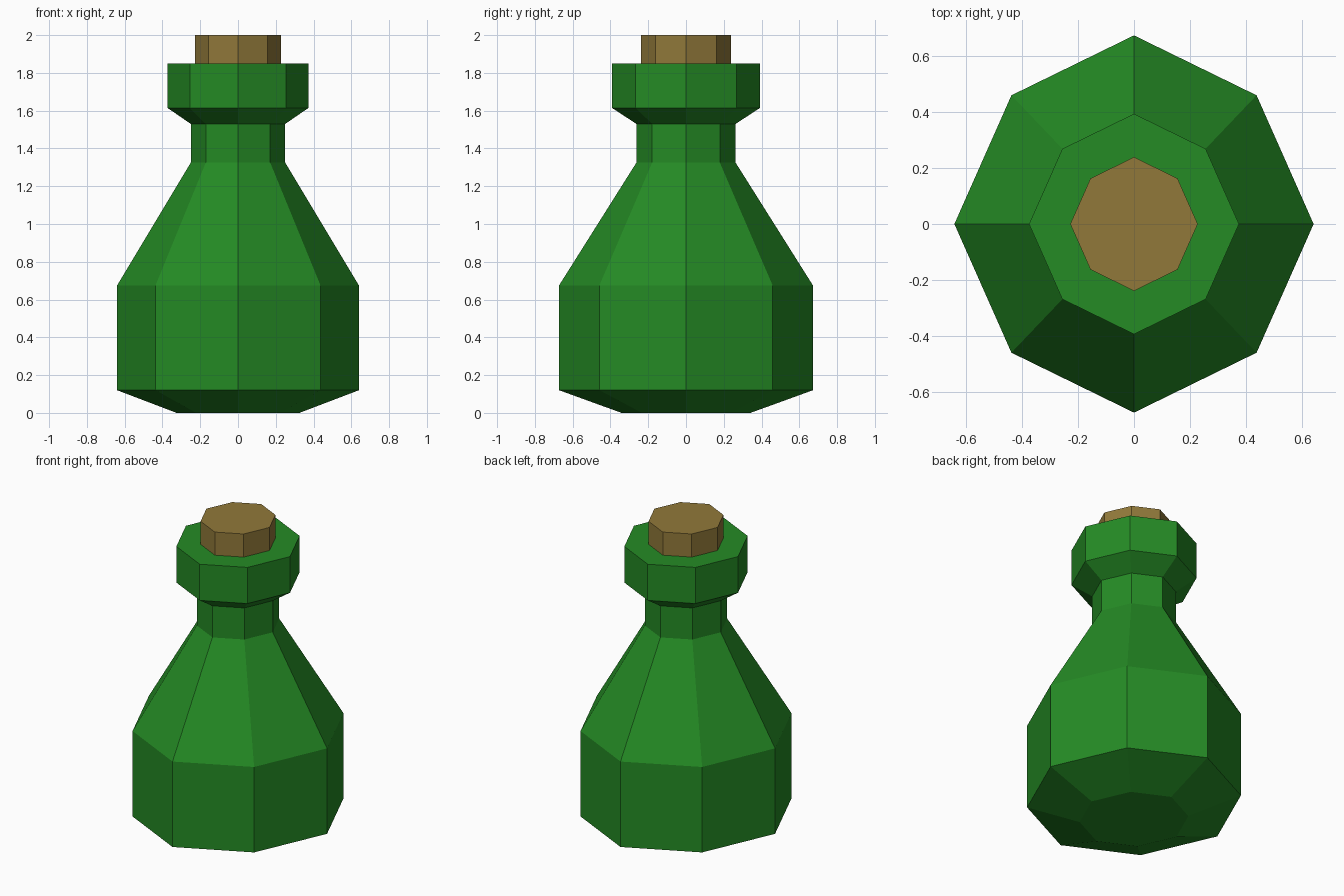
import bpy
import bmesh
from math import cos, sin, pi

SIDES = 8
DEPTH_RATIO = 1.05    # the cross-section is slightly deeper than wide
DIAGONAL = 0.965      # diagonal corners are drawn in a little

cube = bpy.data.objects.get("Cube")
if cube:
    bpy.data.objects.remove(cube, do_unlink=True)


def make_material(name, color):
    mat = bpy.data.materials.new(name)
    mat.use_nodes = True
    mat.diffuse_color = color
    mat.node_tree.nodes["Principled BSDF"].inputs["Base Color"].default_value = color
    return mat


def faceted_lathe(name, profile, material):
    """Closed flat-shaded solid from a (radius, height) profile."""
    bm = bmesh.new()
    rings = []
    for radius, z in profile:
        ring = []
        for i in range(SIDES):
            angle = 2 * pi * i / SIDES
            r = radius * (DIAGONAL if i % 2 else 1)
            ring.append(bm.verts.new((r * cos(angle), r * DEPTH_RATIO * sin(angle), z)))
        rings.append(ring)
    for low, high in zip(rings, rings[1:]):
        for i in range(SIDES):
            j = (i + 1) % SIDES
            bm.faces.new((low[i], low[j], high[j], high[i]))
    bm.faces.new(rings[0][::-1])
    bm.faces.new(rings[-1])
    bmesh.ops.recalc_face_normals(bm, faces=bm.faces)
    mesh = bpy.data.meshes.new(name)
    bm.to_mesh(mesh)
    bm.free()
    mesh.materials.append(material)
    obj = bpy.data.objects.new(name, mesh)
    bpy.context.collection.objects.link(obj)
    return obj


green_glass = make_material("green glass", (0.018, 0.258, 0.018, 1))
cork_brown = make_material("cork brown", (0.283, 0.191, 0.042, 1))

# Bottle: bevelled base, straight body, sloping shoulder, neck and flared rim
faceted_lathe("bottle", [
    (0.325, 0.0), (0.64, 0.12), (0.64, 0.675), (0.25, 1.325),
    (0.25, 1.53), (0.374, 1.615), (0.374, 1.85),
], green_glass)

# Cork stopper, pushed a little way into the rim
faceted_lathe("cork", [(0.227, 1.8), (0.227, 2.0)], cork_brown)
